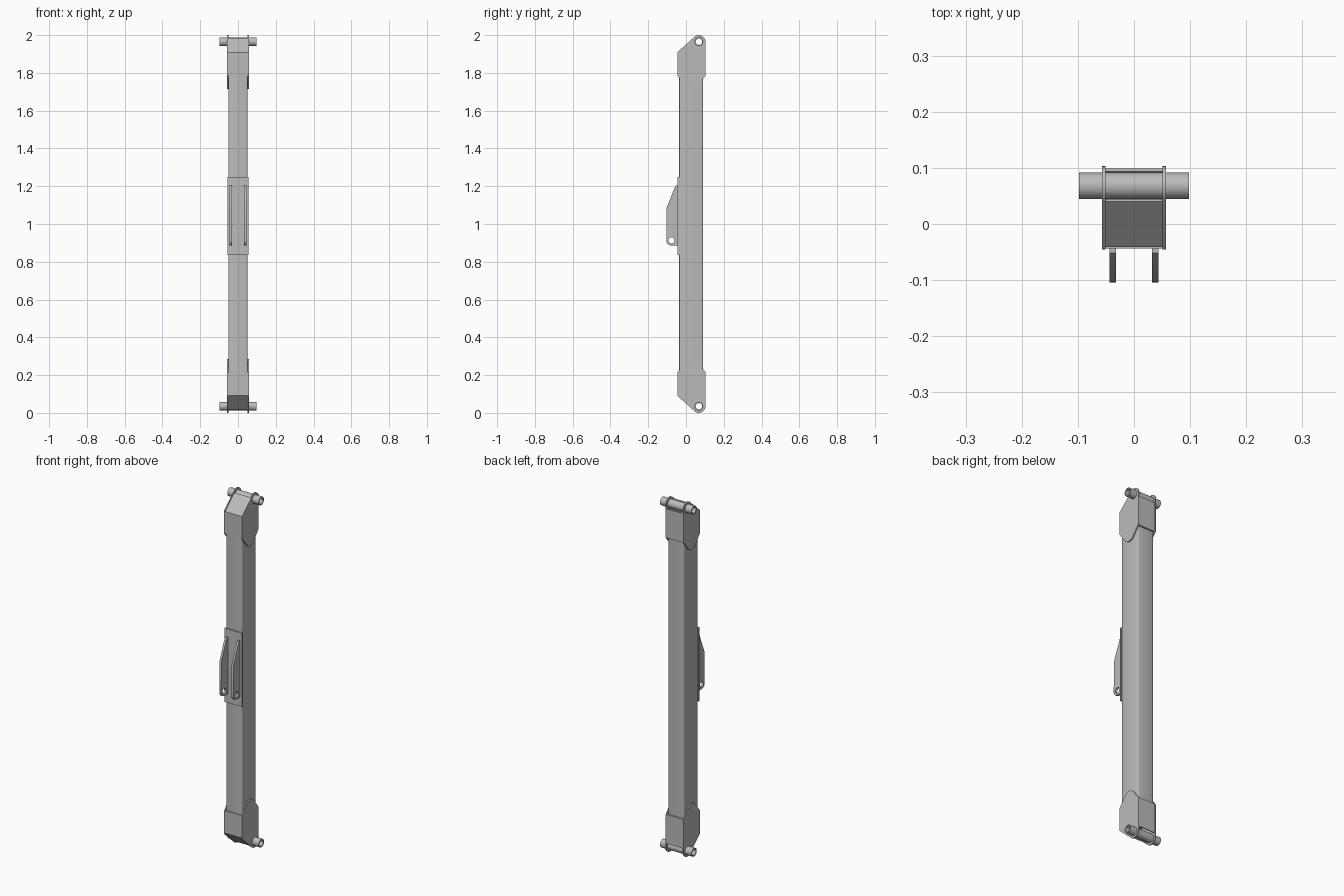
import bpy
import bmesh
from math import cos, sin, radians

cube = bpy.data.objects.get("Cube")
if cube:
    bpy.data.objects.remove(cube)

steel = bpy.data.materials.new("grey steel")
steel.use_nodes = True
grey = (0.5, 0.5, 0.5, 1)
steel.diffuse_color = grey
steel.node_tree.nodes["Principled BSDF"].inputs["Base Color"].default_value = grey

PIN_Y, PIN_Z, PIN_R = 0.068, 1.965, 0.0235


def arc(cy, cz, r, start, end, steps=12):
    """Points (y, z) along an arc, angles in degrees."""
    angles = [radians(start + (end - start) * i / steps) for i in range(steps + 1)]
    return [(cy + r * cos(a), cz + r * sin(a)) for a in angles]


def circle(cy, cz, r, steps=32):
    return arc(cy, cz, r, 0, 360, steps)[:-1]


def extrude_profile(name, loops, x0, x1, flip=False, smooth=False):
    """Fill the side profile (holes allowed) and extrude it along x."""
    bm = bmesh.new()
    for loop in loops:
        verts = [bm.verts.new((x0, y, 2 - z if flip else z)) for y, z in loop]
        for a, b in zip(verts, verts[1:] + verts[:1]):
            bm.edges.new((a, b))
    bmesh.ops.triangle_fill(bm, edges=bm.edges[:], use_beauty=True)
    grown = bmesh.ops.extrude_face_region(bm, geom=bm.faces[:])["geom"]
    moved = [v for v in grown if isinstance(v, bmesh.types.BMVert)]
    bmesh.ops.translate(bm, verts=moved, vec=(x1 - x0, 0, 0))
    bmesh.ops.recalc_face_normals(bm, faces=bm.faces[:])
    return finish(name, bm, smooth)


def finish(name, bm, smooth=False):
    mesh = bpy.data.meshes.new(name)
    bm.to_mesh(mesh)
    bm.free()
    mesh.materials.append(steel)
    obj = bpy.data.objects.new(name, mesh)
    bpy.context.collection.objects.link(obj)
    if smooth:
        bpy.ops.object.select_all(action="DESELECT")
        obj.select_set(True)
        bpy.context.view_layer.objects.active = obj
        bpy.ops.object.shade_smooth_by_angle(angle=radians(35))
    return obj


def box(name, lo, hi, bevel=0):
    bm = bmesh.new()
    bmesh.ops.create_cube(bm, size=1)
    for v in bm.verts:
        v.co = [lo[i] if v.co[i] < 0 else hi[i] for i in range(3)]
    if bevel:
        upright = [e for e in bm.edges
                   if abs(e.verts[0].co.z - e.verts[1].co.z) > 0.1]
        bmesh.ops.bevel(bm, geom=upright, offset=bevel, segments=3,
                        profile=0.5, affect="EDGES")
    return finish(name, bm, bevel > 0)


# Main square tube
box("main_tube", (-0.05, -0.036, 0.12), (0.05, 0.09, 1.88), 0.006)

# Matching ends: cheeks, folded front plate, back plate and hollow pin
cheek = ([(-0.045, 1.785), (-0.045, 1.91)]
         + arc(PIN_Y, PIN_Z, 0.035, 132, 0)
         + [(0.103, 1.785)]
         + arc(0.029, 1.755, 0.04, -30, -150))
front_fold = [(-0.041, 1.78), (-0.041, 1.907), (0.04, 1.983),
              (0.044, 1.978), (-0.034, 1.903), (-0.034, 1.78)]
back_plate = [(0.088, 1.78), (0.099, 1.78), (0.099, 1.945), (0.094, 1.945),
              (0.088, 1.93)]
for end, flip in (("upper", False), ("lower", True)):
    for side, x0, x1 in (("left", 0.051, 0.057), ("right", -0.057, -0.051)):
        extrude_profile(f"{end}_cheek_{side}",
                        [cheek, circle(PIN_Y, PIN_Z, PIN_R)], x0, x1, flip, True)
    extrude_profile(f"{end}_front_plate", [front_fold], -0.051, 0.051, flip)
    extrude_profile(f"{end}_back_plate", [back_plate], -0.051, 0.051, flip)
    extrude_profile(f"{end}_pin",
                    [circle(PIN_Y, PIN_Z, PIN_R), circle(PIN_Y, PIN_Z, 0.017)],
                    -0.098, 0.098, flip, True)

# Mounting pad with a pair of drilled lugs
box("mounting_pad", (-0.055, -0.044, 0.835), (0.055, -0.034, 1.25))
lug = ([(-0.04, 1.205), (-0.052, 1.205), (-0.058, 1.198), (-0.103, 1.085)]
       + arc(-0.077, 0.913, 0.027, 180, 270)
       + [(-0.04, 0.886)])
for side, x0, x1 in (("left", 0.032, 0.044), ("right", -0.044, -0.032)):
    extrude_profile(f"lug_{side}", [lug, circle(-0.077, 0.913, 0.016)],
                    x0, x1, smooth=True)
